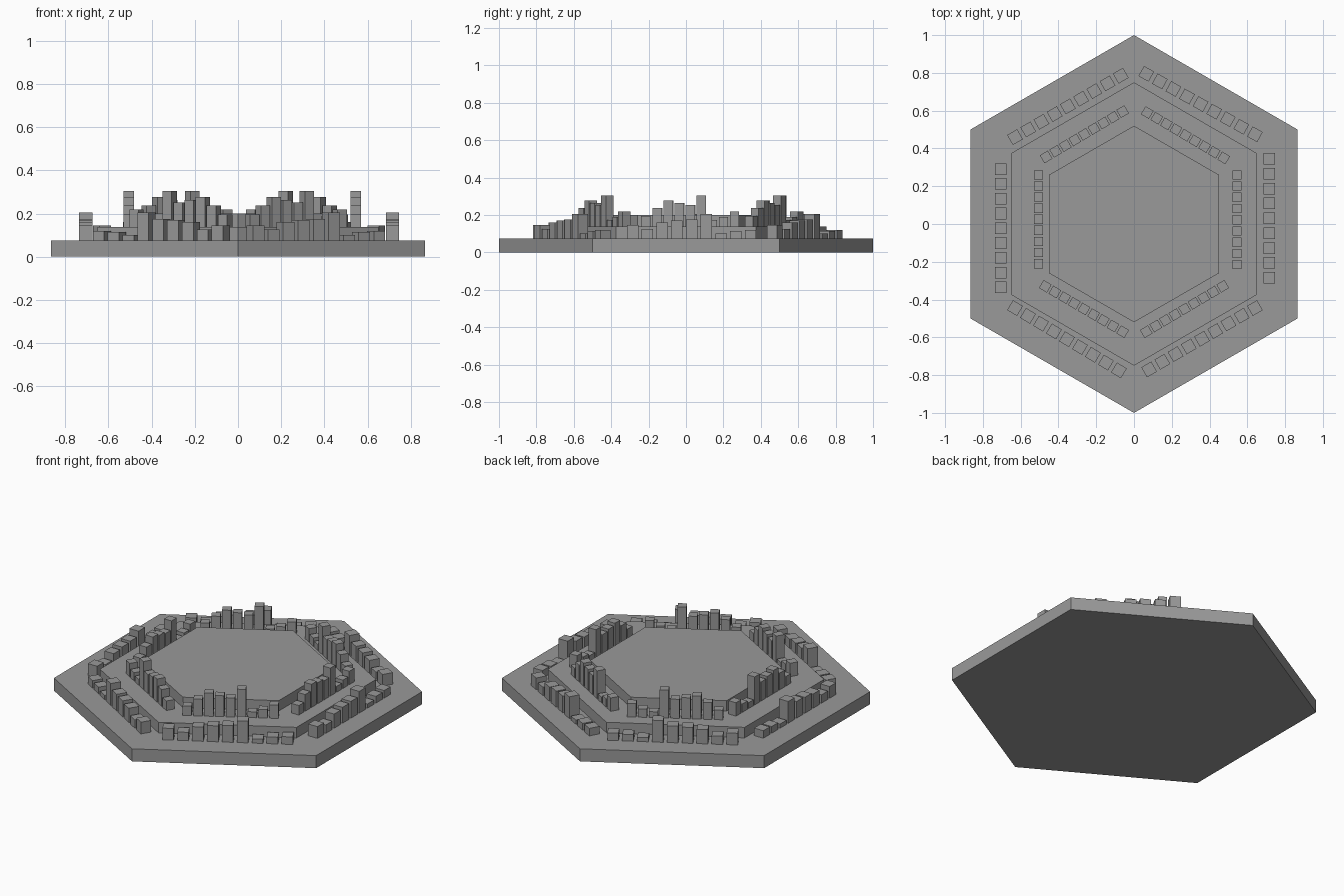
import bpy, bmesh, math
from mathutils import Matrix, Vector

if "Cube" in bpy.data.objects:
    bpy.data.objects.remove(bpy.data.objects["Cube"], do_unlink=True)

# One plain colour
stone = bpy.data.materials.new("stone_grey")
stone.use_nodes = True
GREY = (0.32, 0.32, 0.32, 1)
stone.diffuse_color = GREY
stone.node_tree.nodes["Principled BSDF"].inputs["Base Color"].default_value = GREY

BASE_TOP, STEP_TOP, PLAZA_TOP = 0.075, 0.138, 0.2


def make_object(name, bm):
    mesh = bpy.data.meshes.new(name)
    bm.to_mesh(mesh)
    bm.free()
    mesh.materials.append(stone)
    obj = bpy.data.objects.new(name, mesh)
    bpy.context.collection.objects.link(obj)
    return obj


# Stepped base: hexagonal tiers in one stacked profile
def stepped_base():
    bm = bmesh.new()
    profile = [(1, 0), (1, BASE_TOP), (0.75, BASE_TOP), (0.75, STEP_TOP),
               (0.52, STEP_TOP), (0.52, PLAZA_TOP)]
    rings = []
    for radius, z in profile:
        angles = [math.radians(30 + 60 * i) for i in range(6)]
        rings.append([bm.verts.new((radius * math.cos(a), radius * math.sin(a), z))
                      for a in angles])
    for low, high in zip(rings, rings[1:]):
        for i in range(6):
            j = (i + 1) % 6
            bm.faces.new((low[i], low[j], high[j], high[i]))
    bm.faces.new(rings[0][::-1])
    bm.faces.new(rings[-1])
    make_object("stepped_base", bm)


# A straight row of square towers between two points
def tower_row(name, start, end, heights, width, ground):
    start, end = Vector(start), Vector(end)
    along = end - start
    turn = Matrix.Rotation(math.atan2(along.y, along.x), 4, 'Z')
    bm = bmesh.new()
    for i, height in enumerate(heights):
        spot = start + along * i / (len(heights) - 1)
        place = Matrix.Translation((spot.x, spot.y, ground + height / 2))
        size = Matrix.Diagonal((width, width, height, 1))
        bmesh.ops.create_cube(bm, size=1, matrix=place @ turn @ size)
    make_object(name, bm)


stepped_base()

outer_heights = [0.07, 0.05, 0.085, 0.095, 0.1, 0.13, 0.025, 0.04, 0.045]
inner_heights = [0.057, 0.1, 0.138, 0.125, 0.114, 0.167, 0.035, 0.05, 0.08]

# Each side: outer row ends, then inner row ends
sides = {
    "front_left": ((0.08, -0.77), (0.64, -0.445), (0.065, -0.57), (0.47, -0.33)),
    "left": ((0.715, -0.285), (0.715, 0.345), (0.545, -0.215), (0.545, 0.26)),
    "back_left": ((0.64, 0.475), (0.065, 0.795), (0.475, 0.35), (0.07, 0.59)),
    "front_right": ((-0.08, -0.775), (-0.63, -0.445), (-0.06, -0.57), (-0.47, -0.33)),
    "right": ((-0.705, -0.335), (-0.705, 0.29), (-0.505, -0.21), (-0.505, 0.26)),
    "back_right": ((-0.63, 0.46), (-0.07, 0.785), (-0.465, 0.355), (-0.06, 0.595)),
}
for side, (a, b, c, d) in sides.items():
    tower_row(side + "_outer_towers", a, b, outer_heights, 0.061, BASE_TOP)
    tower_row(side + "_inner_towers", c, d, inner_heights, 0.049, STEP_TOP)
